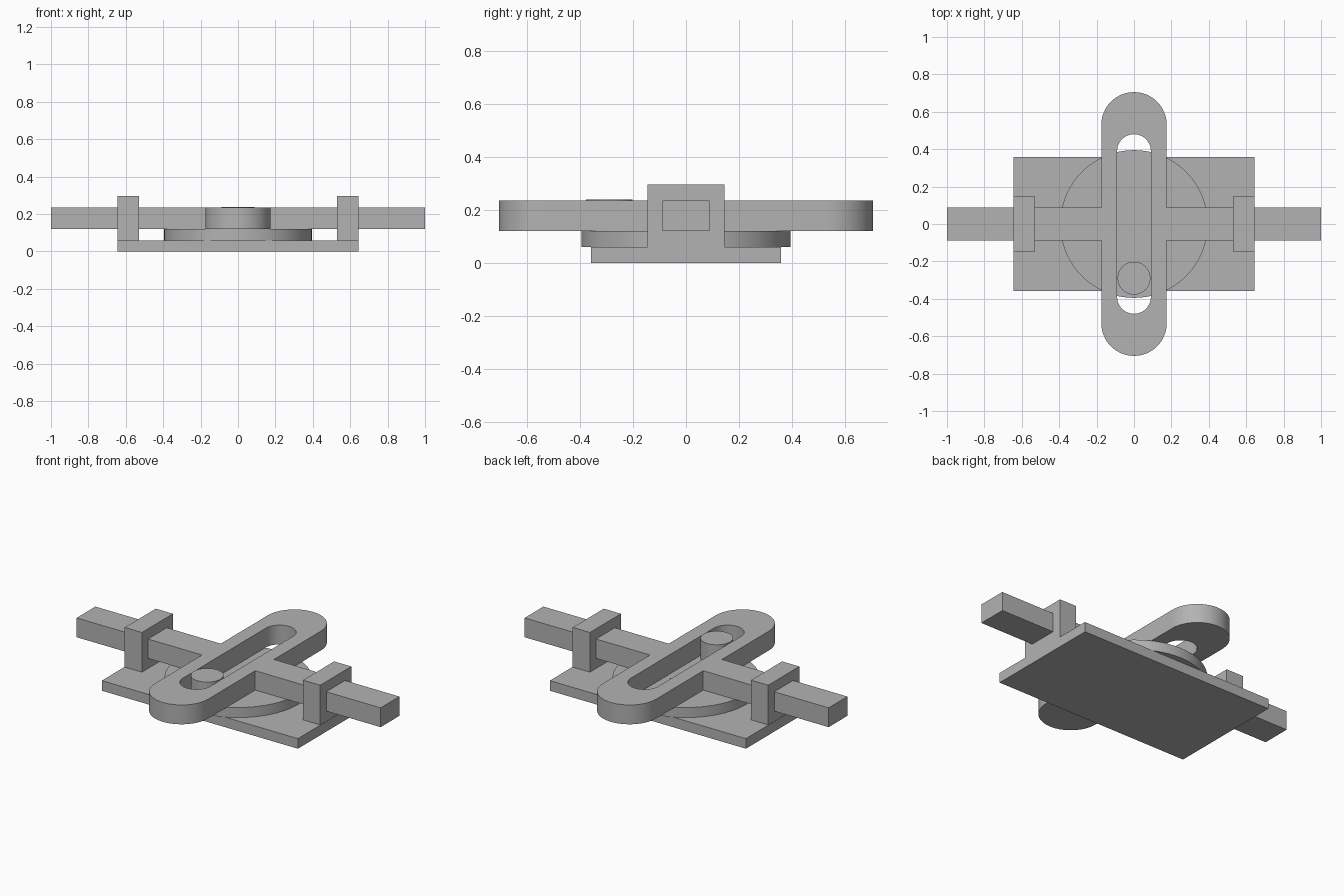
import bpy, bmesh
from math import pi, sin, cos, radians

cube = bpy.data.objects.get("Cube")
if cube:
    bpy.data.objects.remove(cube, do_unlink=True)

grey = bpy.data.materials.new("plain grey")
grey.use_nodes = True
grey.diffuse_color = (0.45, 0.45, 0.45, 1)
grey.node_tree.nodes["Principled BSDF"].inputs["Base Color"].default_value = grey.diffuse_color


def finish(obj, name):
    obj.name = obj.data.name = name
    obj.data.materials.clear()
    obj.data.materials.append(grey)
    bpy.ops.object.select_all(action='DESELECT')
    obj.select_set(True)
    bpy.context.view_layer.objects.active = obj
    bpy.ops.object.shade_smooth_by_angle(angle=radians(30))


def plate(name, loops, z0, z1):
    """Extrude an outline, with any further loops as openings."""
    bm = bmesh.new()
    for loop in loops:
        vs = [bm.verts.new((x, y, z0)) for x, y in loop]
        for a, b in zip(vs, vs[1:] + vs[:1]):
            bm.edges.new((a, b))
    bmesh.ops.triangle_fill(bm, use_beauty=True, edges=bm.edges[:])
    top = bmesh.ops.extrude_face_region(bm, geom=bm.faces[:], use_keep_orig=True)
    verts = [g for g in top["geom"] if isinstance(g, bmesh.types.BMVert)]
    bmesh.ops.translate(bm, verts=verts, vec=(0, 0, z1 - z0))
    bmesh.ops.recalc_face_normals(bm, faces=bm.faces[:])
    mesh = bpy.data.meshes.new(name)
    bm.to_mesh(mesh)
    bm.free()
    obj = bpy.data.objects.new(name, mesh)
    bpy.context.collection.objects.link(obj)
    finish(obj, name)


def box(name, x0, x1, y, z0, z1):
    plate(name, [[(x0, -y), (x1, -y), (x1, y), (x0, y)]], z0, z1)


def cylinder(name, r, y, z0, z1):
    bpy.ops.mesh.primitive_cylinder_add(vertices=64, radius=r, depth=z1 - z0,
                                        location=(0, y, (z0 + z1) / 2))
    finish(bpy.context.object, name)


def arc(r, y, start, n=32):
    return [(r * cos(start + pi * i / n), y + r * sin(start + pi * i / n))
            for i in range(n + 1)]


BASE, DISC, YOKE = 0.06, 0.12, 0.235   # top heights of the layers
ROD, YOKE_R, SLOT_R = 0.088, 0.175, 0.09

# Base and the rod guides
box("base_plate", -0.645, 0.645, 0.358, 0, BASE)
box("left_guide", 0.53, 0.643, 0.146, BASE, 0.296)
box("right_guide", -0.643, -0.53, 0.146, BASE, 0.296)

# Crank disc with its axle and drive pin
cylinder("crank_disc", 0.395, 0, BASE, DISC)
cylinder("axle", 0.088, 0, BASE, DISC + 0.001)
cylinder("crank_pin", 0.088, -0.29, DISC - 0.01, YOKE + 0.004)

# Slotted yoke in one piece with both rods
left_rod = [(YOKE_R, -ROD), (1, -ROD), (1, ROD), (YOKE_R, ROD)]
right_rod = [(-x, -y) for x, y in left_rod]
outline = left_rod + arc(YOKE_R, 0.53, 0) + right_rod + arc(YOKE_R, -0.53, pi)
slot = arc(SLOT_R, 0.39, 0) + arc(SLOT_R, -0.39, pi)
plate("slotted_yoke", [outline, slot], DISC, YOKE)
